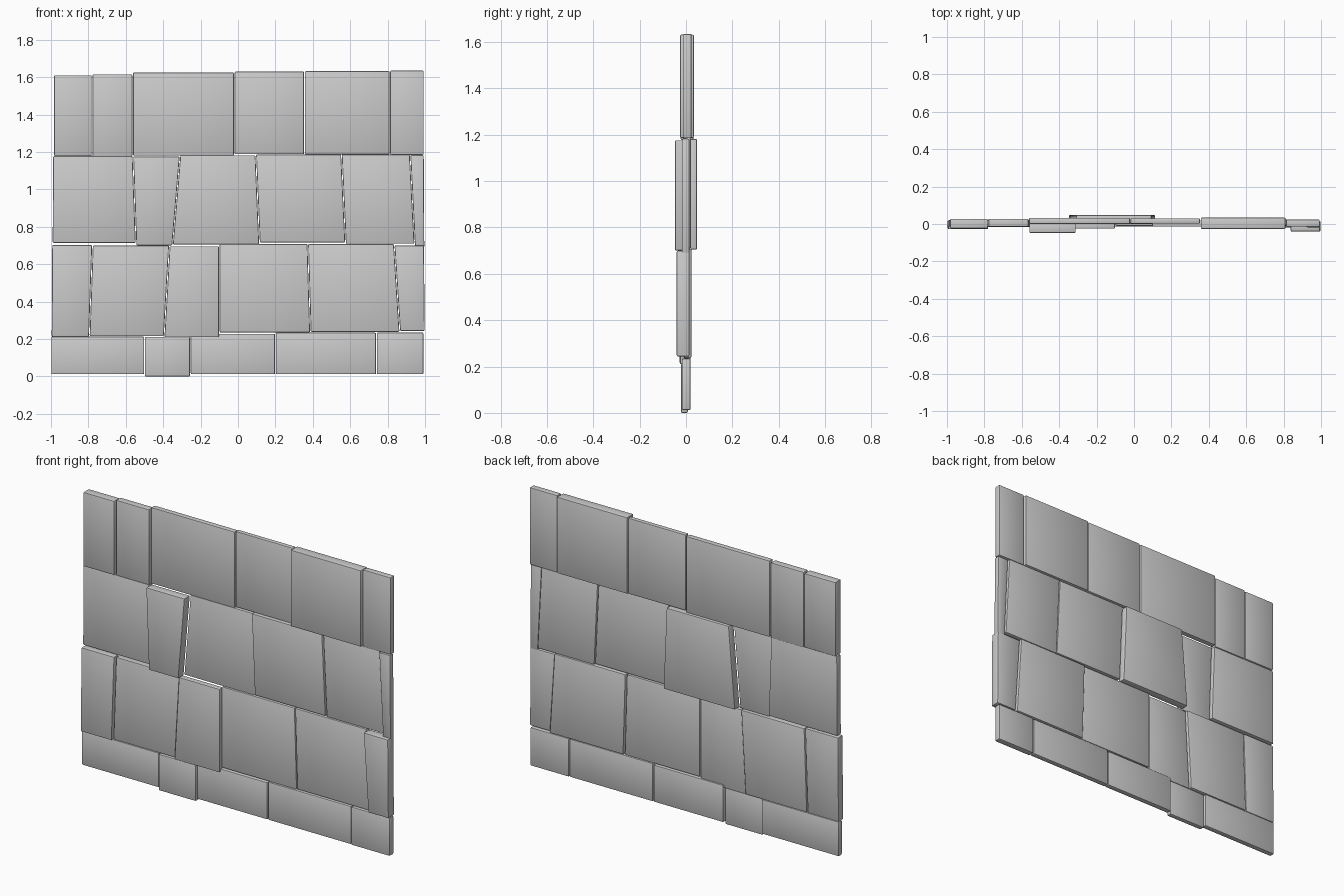
import bpy, bmesh

GAP = 0.002      # half of the joint between neighbouring stones


def stone(name, xb, xt, front, back, zb, zt):
    """One bevelled slab: (left, right) x at bottom and top, depth range, height range."""
    profile = [(xb[0] + GAP, zb), (xb[1] - GAP, zb), (xt[1] - GAP, zt), (xt[0] + GAP, zt)]
    bm = bmesh.new()
    face = bm.faces.new([bm.verts.new((x, front, z)) for x, z in profile])
    ext = bmesh.ops.extrude_face_region(bm, geom=[face])
    moved = [v for v in ext["geom"] if isinstance(v, bmesh.types.BMVert)]
    bmesh.ops.translate(bm, verts=moved, vec=(0, back - front, 0))
    bmesh.ops.bevel(bm, geom=bm.edges[:], offset=0.006, segments=2,
                    profile=0.5, affect='EDGES')
    bmesh.ops.recalc_face_normals(bm, faces=bm.faces[:])
    mesh = bpy.data.meshes.new(name)
    bm.to_mesh(mesh)
    bm.free()
    obj = bpy.data.objects.new(name, mesh)
    bpy.context.collection.objects.link(obj)
    bpy.context.view_layer.objects.active = obj
    obj.select_set(True)
    bpy.ops.object.shade_smooth_by_angle()
    obj.select_set(False)


def course(name, bottom, top, slabs):
    """A row of stones sharing joint positions along its bottom and top."""
    for i, slab in enumerate(slabs):
        stone(f"{name}_stone_{i + 1}", bottom[i:i + 2], top[i:i + 2], *slab)


# each slab: front y, back y, bottom z, top z
# low footing course
joints = [-1.0, -0.5, -0.255, 0.2, 0.74, 0.993]
course("footing", joints, joints, [
    (-0.014, 0.018, 0.012, 0.213), (-0.022, 0.008, 0.0, 0.212),
    (-0.014, 0.018, 0.012, 0.228), (-0.014, 0.018, 0.012, 0.234),
    (-0.018, 0.02, 0.012, 0.235)])

# lower course
course("lower_course",
       [-0.998, -0.795, -0.395, -0.1, 0.387, 0.865, 1.0],
       [-0.995, -0.778, -0.367, -0.1, 0.373, 0.835, 0.996], [
    (-0.028, 0.018, 0.213, 0.703), (-0.015, 0.02, 0.215, 0.7),
    (-0.025, 0.01, 0.21, 0.696), (-0.01, 0.015, 0.235, 0.708),
    (-0.01, 0.024, 0.238, 0.708), (-0.04, 0.015, 0.243, 0.7)])

# middle course, with the most uneven depths
course("middle_course",
       [-0.993, -0.545, -0.35, 0.115, 0.575, 0.945, 0.998],
       [-0.99, -0.562, -0.31, 0.095, 0.553, 0.92, 0.995], [
    (-0.015, 0.022, 0.714, 1.178), (-0.048, 0.005, 0.7, 1.176),
    (0.0, 0.048, 0.705, 1.182), (-0.014, 0.02, 0.716, 1.187),
    (-0.008, 0.022, 0.71, 1.187), (-0.018, 0.015, 0.69, 1.183)])

# upper course
joints = [-0.985, -0.78, -0.563, -0.02, 0.355, 0.812, 0.995]
course("upper_course", joints, joints, [
    (-0.024, 0.028, 1.178, 1.61), (-0.014, 0.028, 1.175, 1.615),
    (0.0, 0.033, 1.18, 1.625), (0.002, 0.03, 1.188, 1.63),
    (-0.026, 0.034, 1.187, 1.632), (-0.014, 0.024, 1.185, 1.635)])
